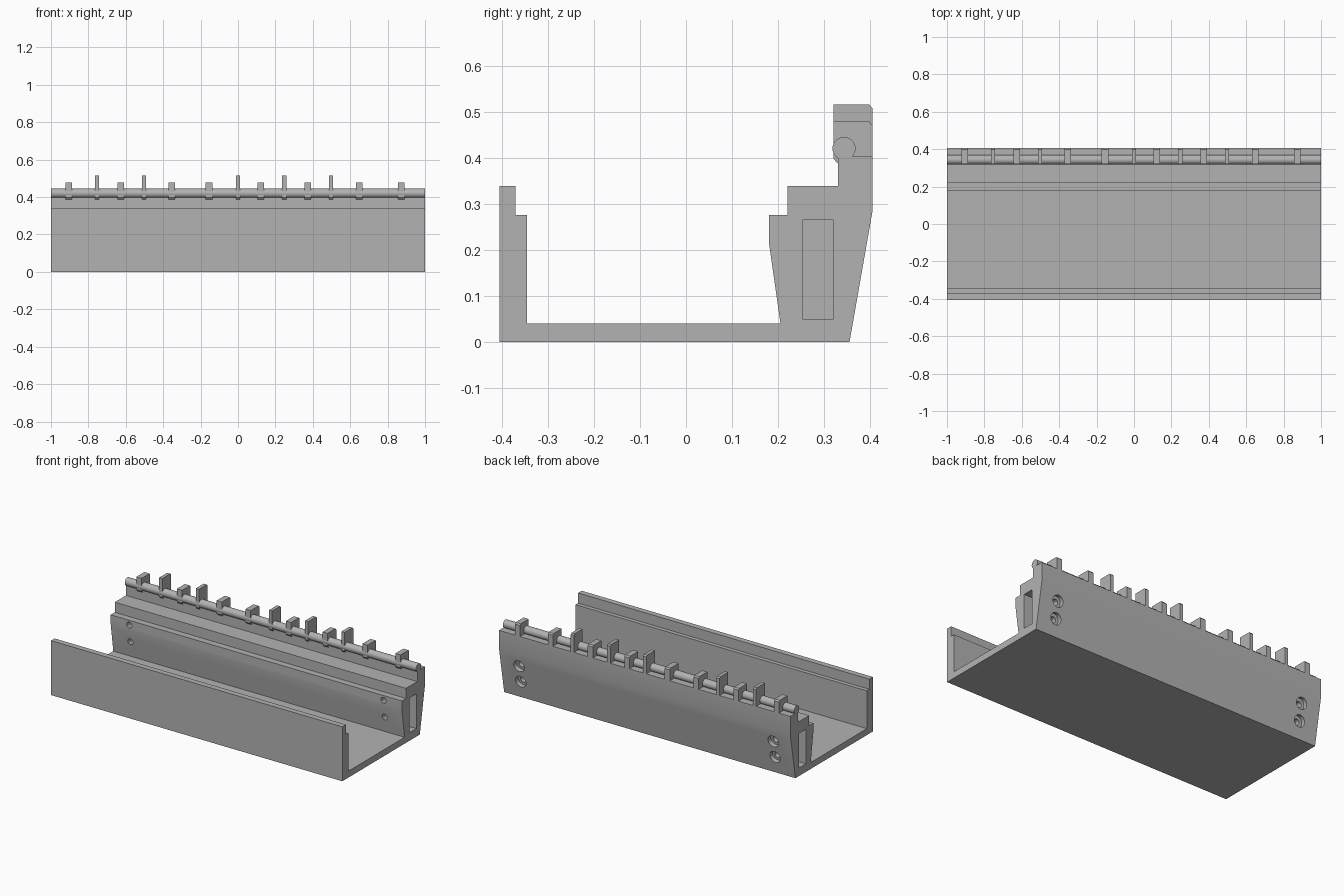
import bpy
import bmesh
import math
from mathutils import Vector

cube = bpy.data.objects.get("Cube")
if cube:
    bpy.data.objects.remove(cube, do_unlink=True)

GREY = (0.45, 0.45, 0.45, 1)
grey = bpy.data.materials.new("plain grey")
grey.use_nodes = True
grey.diffuse_color = GREY
grey.node_tree.nodes["Principled BSDF"].inputs["Base Color"].default_value = GREY


def make_object(name, bm):
    bmesh.ops.recalc_face_normals(bm, faces=bm.faces)
    mesh = bpy.data.meshes.new(name)
    bm.to_mesh(mesh)
    bm.free()
    mesh.materials.append(grey)
    obj = bpy.data.objects.new(name, mesh)
    bpy.context.collection.objects.link(obj)
    return obj


def extrude_profile(bm, points, x0, x1):
    """Sweep a closed (y, z) outline along x."""
    face = bm.faces.new([bm.verts.new((x0, y, z)) for y, z in points])
    result = bmesh.ops.extrude_face_region(bm, geom=[face])
    moved = [g for g in result["geom"] if isinstance(g, bmesh.types.BMVert)]
    bmesh.ops.translate(bm, verts=moved, vec=(x1 - x0, 0, 0))


def add_cylinder(bm, start, end, radius, sides=32):
    start, end = Vector(start), Vector(end)
    axis = end - start
    made = bmesh.ops.create_cone(bm, cap_ends=True, segments=sides, radius1=radius,
                                 radius2=radius, depth=axis.length)
    turn = axis.to_track_quat("Z", "Y").to_matrix()
    bmesh.ops.rotate(bm, verts=made["verts"], matrix=turn)
    bmesh.ops.translate(bm, verts=made["verts"], vec=(start + end) / 2)


def smooth(obj):
    bpy.ops.object.select_all(action="DESELECT")
    bpy.context.view_layer.objects.active = obj
    obj.select_set(True)
    bpy.ops.object.shade_smooth_by_angle(angle=math.radians(30))


def cut(obj, cutter):
    cutter.hide_render = True
    mod = obj.modifiers.new("cut", "BOOLEAN")
    mod.operation = "DIFFERENCE"
    mod.solver = "EXACT"
    mod.object = cutter
    bpy.context.view_layer.objects.active = obj
    bpy.ops.object.modifier_apply(modifier=mod.name)
    bpy.data.objects.remove(cutter, do_unlink=True)


# Channel: floor, stepped front wall and thick leaning back wall
outline = [(-0.405, 0), (0.355, 0), (0.405, 0.285), (0.405, 0.402), (0.33, 0.402),
           (0.33, 0.338), (0.22, 0.338), (0.22, 0.275), (0.18, 0.275), (0.18, 0.215),
           (0.205, 0.04), (-0.345, 0.04), (-0.345, 0.275), (-0.37, 0.275),
           (-0.37, 0.338), (-0.405, 0.338)]
bm = bmesh.new()
extrude_profile(bm, outline, -1, 1)
channel = make_object("channel_body", bm)

# Pockets in both ends of the back wall
slot = [(0.253, 0.05), (0.32, 0.05), (0.32, 0.265), (0.253, 0.265)]
bm = bmesh.new()
for side in (-1, 1):
    extrude_profile(bm, slot, side * 0.75, side * 1.1)
cut(channel, make_object("slot_cutter", bm))

# Screw holes square to the leaning back face, with counterbores
lean = Vector((0, 0.05, 0.285)).normalized()
inward = Vector((0, -lean.z, lean.y))
holes = [Vector((x, 0.355 + z * 0.05 / 0.285, z)) for x in (-0.873, 0.873) for z in (0.105, 0.208)]
for name, radius, depth in (("screw_hole_cutter", 0.018, 0.3), ("counterbore_cutter", 0.036, 0.025)):
    bm = bmesh.new()
    for p in holes:
        add_cylinder(bm, p - inward * 0.05, p + inward * depth, radius)
    cut(channel, make_object(name, bm))
smooth(channel)

# Rod along the top edge
bm = bmesh.new()
add_cylinder(bm, (-1, 0.343, 0.42), (1, 0.343, 0.42), 0.025)
smooth(make_object("hinge_rod", bm))

# Tabs holding the rod: narrow tall ones and wide short ones
tabs = {"tall_tab": (0.515, 0.022, (-0.754, -0.503, 0, 0.247, 0.497)),
        "short_tab": (0.478, 0.035, (-0.904, -0.626, -0.353, -0.155, 0.122, 0.374, 0.648, 0.874))}
for name, (top, width, places) in tabs.items():
    shape = [(0.335, 0.388), (0.328, 0.388), (0.32, 0.398), (0.32, top), (0.398, top),
             (0.405, top - 0.008), (0.405, 0.402), (0.335, 0.402)]
    for x in places:
        bm = bmesh.new()
        extrude_profile(bm, shape, x - width / 2, x + width / 2)
        make_object(name, bm)
